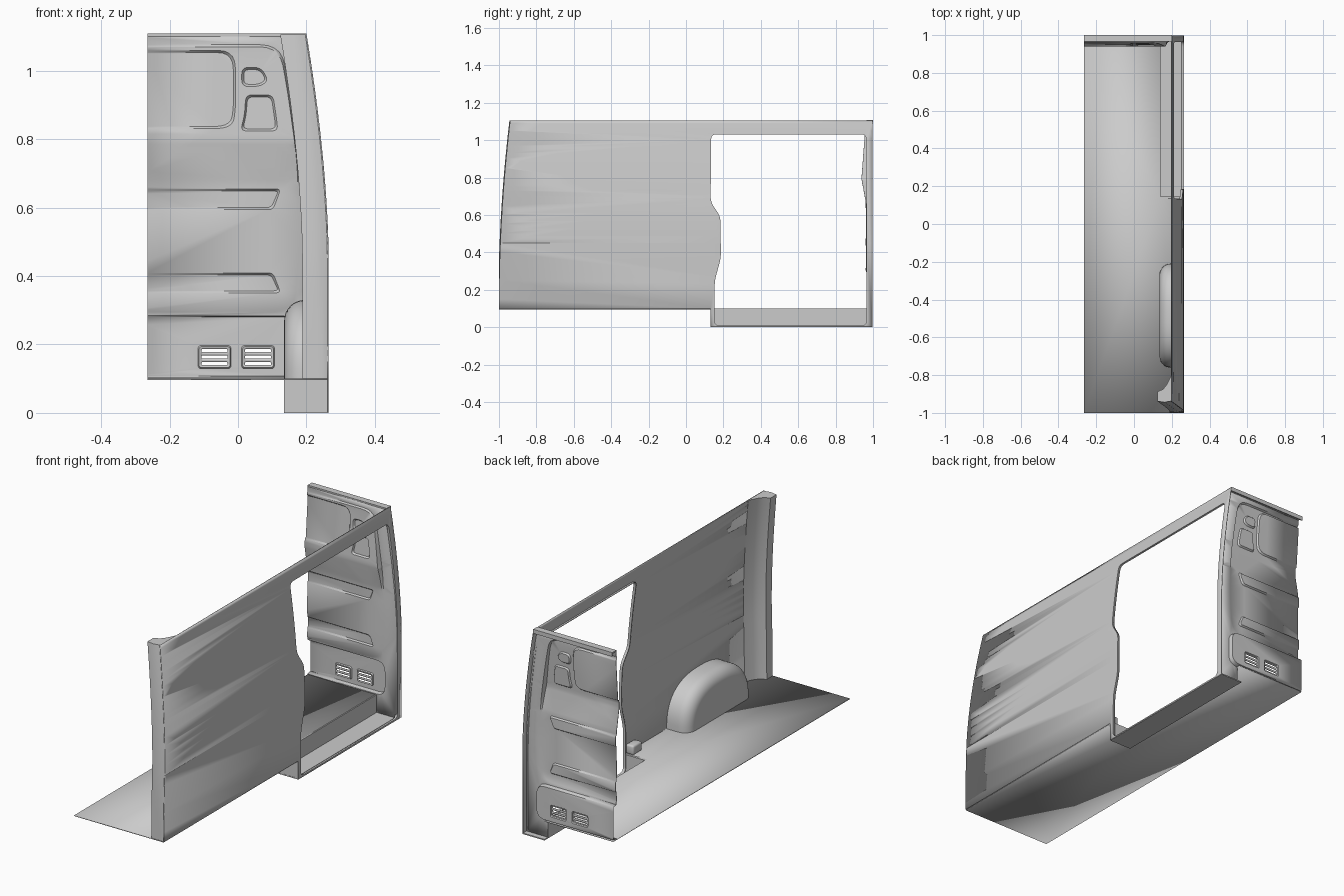
import bpy, bmesh, math
from mathutils import Vector

if "Cube" in bpy.data.objects:
    bpy.data.objects.remove(bpy.data.objects["Cube"])

LEFT, RIGHT, TOP, FLOOR = -0.265, 0.265, 1.106, 0.1


def skin_x(z):
    # tumblehome curve of the outer body side
    t = max(0.0, (z - 0.45) / 0.658)
    return RIGHT - 0.002 - 0.065 * t ** 1.7


def rear_y(z):
    return -1 + 0.06 * max(0.0, (z - FLOOR) / (TOP - FLOOR)) ** 2


def finish(bm, name, thick=0.0, angle=35):
    bmesh.ops.recalc_face_normals(bm, faces=bm.faces)
    me = bpy.data.meshes.new(name)
    bm.to_mesh(me)
    bm.free()
    ob = bpy.data.objects.new(name, me)
    bpy.context.collection.objects.link(ob)
    if thick:
        m = ob.modifiers.new("thickness", 'SOLIDIFY')
        m.thickness, m.offset = thick, 0
    bpy.ops.object.select_all(action='DESELECT')
    bpy.context.view_layer.objects.active = ob
    ob.select_set(True)
    bpy.ops.object.shade_smooth_by_angle(angle=math.radians(angle))
    return ob


def box(name, x0, x1, y0, y1, z0, z1, bevel=0.0):
    bm = bmesh.new()
    bmesh.ops.create_cube(bm, size=1)
    for v in bm.verts:
        v.co = ((x0 + x1) / 2 + v.co.x * (x1 - x0), (y0 + y1) / 2 + v.co.y * (y1 - y0),
                (z0 + z1) / 2 + v.co.z * (z1 - z0))
    if bevel:
        bmesh.ops.bevel(bm, geom=bm.edges[:], offset=bevel, segments=3, profile=0.5, affect='EDGES')
    return finish(bm, name)


def rounded(pts, r, seg=5):
    # polygon with each corner replaced by a small curve
    out, n = [], len(pts)
    for i in range(n):
        p, a, b = Vector(pts[i]), Vector(pts[i - 1]), Vector(pts[(i + 1) % n])
        s = p + (a - p).normalized() * min(r, (a - p).length * 0.45)
        e = p + (b - p).normalized() * min(r, (b - p).length * 0.45)
        for k in range(seg + 1):
            t = k / seg
            out.append(tuple(s * (1 - t) ** 2 + p * 2 * t * (1 - t) + e * t * t))
    return out


def rect(u0, u1, v0, v1):
    return [(u0, v0), (u1, v0), (u1, v1), (u0, v1)]


def ring(bm, pts, d):
    vs = [bm.verts.new((u, v, d)) for u, v in pts]
    es = [bm.edges.new((vs[i - 1], vs[i])) for i in range(len(vs))]
    return vs, es


def fill(bm, edges, d, children):
    # fill a flat level, then each pressed area (loop, depth, inset, children, filled)
    todo = []
    edges = list(edges)
    for loop, depth, inset, sub, solid in children:
        vs, es = ring(bm, loop, d)
        edges += es
        todo.append((loop, depth, inset, sub, solid, vs))
    bmesh.ops.triangle_fill(bm, use_beauty=True, use_dissolve=False, edges=edges, normal=(0, 0, 1))
    for loop, depth, inset, sub, solid, vs in todo:
        if depth is None:
            continue
        us, ws = [p[0] for p in loop], [p[1] for p in loop]
        cu, cv = (min(us) + max(us)) / 2, (min(ws) + max(ws)) / 2
        fu, fv = 1 - 2 * inset / (max(us) - min(us)), 1 - 2 * inset / (max(ws) - min(ws))
        ins = [(cu + (u - cu) * fu, cv + (v - cv) * fv) for u, v in loop]
        iv, ie = ring(bm, ins, depth)
        for i in range(len(vs)):
            bm.faces.new((vs[i - 1], vs[i], iv[i], iv[i - 1]))
        if solid:
            fill(bm, ie, depth, sub)


def sheet(name, outline, children, cuts, mapping, thick=0.004, clip=None):
    bm = bmesh.new()
    fill(bm, ring(bm, outline, 0)[1], 0, children)
    for c in cuts:
        bmesh.ops.bisect_plane(bm, geom=bm.verts[:] + bm.edges[:] + bm.faces[:],
                               plane_co=(0, c, 0), plane_no=(0, 1, 0))
    if clip is not None:
        bmesh.ops.bisect_plane(bm, geom=bm.verts[:] + bm.edges[:] + bm.faces[:],
                               plane_co=(clip, 0, 0), plane_no=(-1, 0, 0), clear_outer=True)
    for v in bm.verts:
        v.co = mapping(*v.co)
    return finish(bm, name, thick)


# body side with sliding door opening
zs = [FLOOR + (TOP - FLOOR) * i / 20 for i in range(21)]
side = [(rear_y(z), z) for z in zs] + [(0.998, TOP), (0.998, 0.002), (0.13, 0.002), (0.13, FLOOR)]
door = rounded([(0.15, 0.008), (0.967, 0.008), (0.965, 1.033), (0.133, 1.033), (0.13, 0.67),
                (0.183, 0.59), (0.185, 0.37), (0.152, 0.25)], 0.03)
sheet("body_side", side, [(door, -0.012, -0.002, [], False)],
      [0.45 + 0.04 * i for i in range(17)], lambda u, v, d: (skin_x(v) + d, u, v))


# partition wall with pressed panels
def bulge(z):
    pts = [(0, 0), (0.66, 0), (0.68, -0.002), (0.785, -0.0215), (0.8, -0.0225), (0.815, -0.0215),
           (1.05, -0.004), (2, -0.004)]
    for (a, p), (b, q) in zip(pts, pts[1:]):
        if a <= z <= b:
            return p + (q - p) * (z - a) / (b - a)
    return 0


wall = [(-0.4, FLOOR), (0.137, FLOOR), (0.137, 0.002), (RIGHT - 0.002, 0.002)]
wall += [(skin_x(0.45 + 0.041 * i), 0.45 + 0.041 * i) for i in range(16)]
wall += [(skin_x(TOP), TOP), (-0.4, TOP)]
main = rounded([(-0.38, 0.295), (0.168, 0.295), (0.18, 0.4), (0.186, 0.55), (0.176, 0.75),
                (0.148, 0.95), (0.125, 1.075), (-0.38, 1.075)], 0.06)
presses = [
    rounded([(-0.36, 0.83), (-0.015, 0.83), (-0.005, 0.9), (-0.008, 1.06), (-0.36, 1.06)], 0.05),
    rounded([(0.01, 0.953), (0.065, 0.953), (0.09, 0.972), (0.068, 1.01), (0.01, 1.01)], 0.02),
    rounded([(0.006, 0.823), (0.118, 0.823), (0.112, 0.87), (0.103, 0.93), (0.022, 0.93), (0.018, 0.87)], 0.02),
    rounded([(-0.36, 0.593), (0.103, 0.593), (0.126, 0.655), (-0.36, 0.655)], 0.015),
    rounded([(-0.36, 0.35), (0.126, 0.35), (0.103, 0.41), (-0.36, 0.41)], 0.015)]
vents = []
for x in (-0.116, 0.011):
    slots = [(rounded(rect(x + 0.009, x + 0.086, z - 0.0045, z + 0.0045), 0.004, 3), None, 0, [], False)
             for z in (0.144, 0.163, 0.182)]
    vents.append((rounded(rect(x, x + 0.095, 0.13, 0.196), 0.01), 0.016, 0.003, slots, True))
lower = rounded([(-0.38, 0.103), (0.19, 0.103), (0.19, 0.285), (-0.38, 0.285)], 0.05)
lower = [(u, v) if v > 0.2 else (u, max(0.103, v)) for u, v in lower]
sheet("partition_wall", wall,
      [(main, -0.004, 0.006, [(p, 0.004, 0.006, [], True) for p in presses], True),
       (lower, 0.022, 0.004, vents, True)],
      [0.66, 0.68, 0.785, 0.8, 0.815, 1.05],
      lambda u, v, d: (u, 0.967 + d + (bulge(v) if abs(d) > 0.001 else 0), v), clip=LEFT)
box("partition_top_flange", LEFT, 0.2, 0.965, 1.0, TOP - 0.006, TOP + 0.002)
box("partition_top_lip", LEFT, 0.2, 0.995, 1.0, TOP - 0.02, TOP)

# load floor with step cut-out
sheet("floor", [(LEFT, -1), (0.262, -1), (0.262, 0.135), (0.14, 0.135), (0.14, 0.99), (LEFT, 0.99)],
      [], [], lambda u, v, d: (u, v, FLOOR - 0.002))

# entry step
box("step_tread", 0.135, 0.264, 0.13, 0.998, 0, 0.006)
box("step_riser", 0.135, 0.141, 0.13, 0.968, 0.003, FLOOR)
box("step_end", 0.137, 0.262, 0.131, 0.146, 0.003, FLOOR)
box("door_stop", 0.215, 0.262, 0.06, 0.135, FLOOR, 0.15, 0.01)

# rear pillar following the body curve
section = [(0, 0.14), (-0.025, 0.09), (-0.045, 0.065), (-0.075, 0.052), (-0.075, 0.002),
           (-0.035, -0.004), (-0.018, 0.0), (-0.01, 0.001), (0, 0.004)]
bm = bmesh.new()
rows = [[bm.verts.new((skin_x(z) + dx, max(-0.999, rear_y(z) + dy), z)) for dx, dy in section] for z in zs]
for a, b in zip(rows, rows[1:]):
    for i in range(len(a) - 1):
        bm.faces.new((a[i], a[i + 1], b[i + 1], b[i]))
bm.faces.new(rows[0])
bm.faces.new(rows[-1])
finish(bm, "rear_pillar")

# wheel arch
bm = bmesh.new()
R, N = 0.06, 40
levels = [(0.262, 0)] + [(0.135 + R * (1 - math.sin(a)), R * (1 - math.cos(a)))
                         for a in [math.pi / 2 * i / 8 for i in range(9)]]
rows = []
for x, s in levels:
    row = []
    for i in range(N + 1):
        t = math.pi * i / N
        c, h = math.cos(t), abs(math.sin(t))
        if i in (0, N):
            h = 0
        row.append(bm.verts.new((x, -0.485 + math.copysign(abs(c) ** 0.8, c) * (0.275 - s),
                                 FLOOR + (0.23 - s) * h ** 0.8)))
    rows.append(row)
for a, b in zip(rows, rows[1:]):
    for i in range(N):
        bm.faces.new((a[i], a[i + 1], b[i + 1], b[i]))
bm.faces.new(rows[-1])
finish(bm, "wheel_arch")
